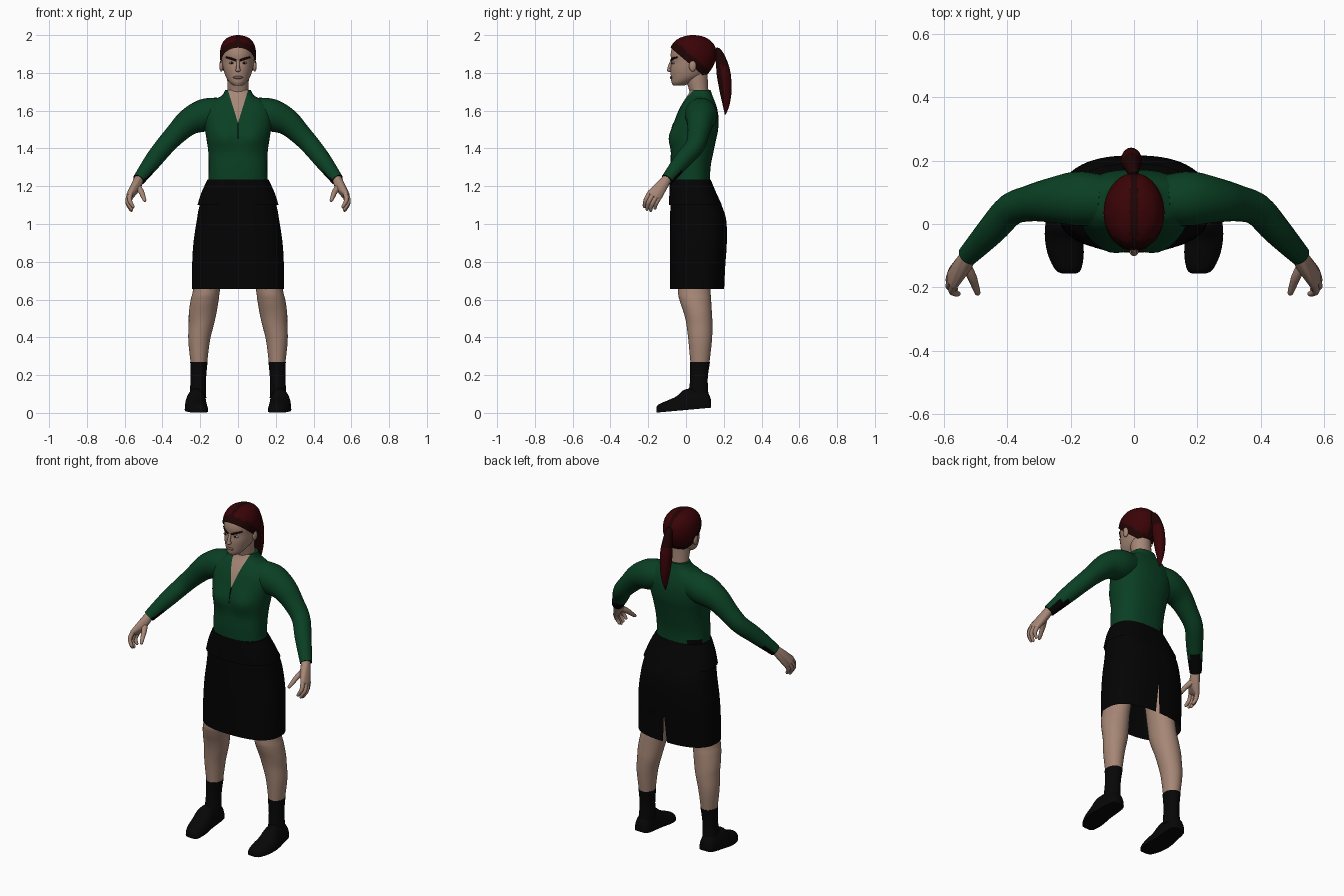
import bpy, bmesh, math
from mathutils import Vector, Matrix

if "Cube" in bpy.data.objects:
    bpy.data.objects.remove(bpy.data.objects["Cube"], do_unlink=True)


def material(name, r, g, b):
    m = bpy.data.materials.new(name)
    m.use_nodes = True
    m.diffuse_color = (r, g, b, 1)
    node = next(n for n in m.node_tree.nodes if n.type == "BSDF_PRINCIPLED")
    node.inputs["Base Color"].default_value = (r, g, b, 1)
    return m


skin = material("skin", .38, .24, .18)
green = material("green jersey", .003, .05, .017)
black = material("black cloth", .001, .001, .001)
leather = material("black leather", .002, .002, .002)
red_hair = material("red hair", .042, .001, .002)
dark_hair = material("dark hair", .014, .001, .001)
lip = material("lips", .2, .1, .08)
white = material("eye white", .45, .4, .35)


def finish(name, bm, mats, rule=None, mirror=False, angle=50):
    """Turn a bmesh into a shaded object, colouring faces by a rule."""
    bmesh.ops.recalc_face_normals(bm, faces=bm.faces)
    if rule:
        for f in bm.faces:
            f.material_index = int(rule(f.calc_center_median(), f.normal))
    mesh = bpy.data.meshes.new(name)
    bm.to_mesh(mesh)
    bm.free()
    for m in mats:
        mesh.materials.append(m)
    ob = bpy.data.objects.new(name, mesh)
    bpy.context.collection.objects.link(ob)
    bpy.ops.object.select_all(action="DESELECT")
    ob.select_set(True)
    bpy.context.view_layer.objects.active = ob
    bpy.ops.object.shade_smooth_by_angle(angle=math.radians(angle))
    if mirror:
        ob.modifiers.new("mirror", "MIRROR").use_mirror_merge = False


def smooth(rows, n):
    """Catmull-Rom interpolation of tuples."""
    out = []
    for i in range(len(rows) - 1):
        near = (rows[max(0, min(len(rows) - 1, i + k))] for k in (-1, 0, 1, 2))
        columns = list(zip(*near))
        for t in (s / n for s in range(n)):
            out.append(tuple(q + t / 2 * (r - p + t * (2 * p - 5 * q + 4 * r - e + t * (3 * (q - r) + e - p)))
                             for p, q, r, e in columns))
    return out + [rows[-1]]


def skin_rings(rings, caps):
    bm = bmesh.new()
    loops = [[bm.verts.new(p) for p in ring] for ring in rings]
    n = len(loops[0])
    for a, b in zip(loops, loops[1:]):
        for i in range(n):
            bm.faces.new((a[i], a[(i + 1) % n], b[(i + 1) % n], b[i]))
    for end in caps:
        bm.faces.new(loops[end])
    return bm


def loft(rows, axis="z", power=2, n=48, steps=4, caps=(0, -1)):
    """Rows of (position, centre x, half width, low, high) along z or y."""
    rings = []
    for t, cx, hw, lo, hi in smooth(rows, steps):
        ring = []
        for i in range(n):
            a = math.tau * i / n
            c, s = (math.copysign(abs(v) ** (2 / power), v) for v in (math.cos(a), math.sin(a)))
            x, w = cx + hw * c, (lo + hi) / 2 + (hi - lo) / 2 * s
            ring.append((x, w, t) if axis == "z" else (x, t, w))
        rings.append(ring)
    return skin_rings(rings, caps)


def tube(points, n=20, steps=5, flat=1):
    """Round tube through points of (x, y, z, radius)."""
    path = smooth(points, steps)
    rings = []
    for i, p in enumerate(path):
        ahead, behind = path[min(i + 1, len(path) - 1)], path[max(i - 1, 0)]
        t = (Vector(ahead[:3]) - Vector(behind[:3])).normalized()
        u = t.cross(Vector((0, 1, 0))).normalized()
        v = t.cross(u)
        rings.append([Vector(p[:3]) + p[3] * (u * math.cos(a) * flat + v * math.sin(a))
                      for a in (math.tau * k / n for k in range(n))])
    return skin_rings(rings, (0, -1))


def ball(name, centre, size, mat, mirror=False):
    bm = bmesh.new()
    m = Matrix.Translation(centre) @ Matrix.Diagonal((*size, 1))
    bmesh.ops.create_uvsphere(bm, u_segments=24, v_segments=14, radius=1, matrix=m)
    finish(name, bm, [mat], mirror=mirror)


def cut(bm, point, normal, keep_all=True):
    geom = bm.verts[:] + bm.edges[:] + bm.faces[:]
    bmesh.ops.bisect_plane(bm, geom=geom, plane_co=point, plane_no=normal, clear_inner=not keep_all)


def cut_wedge(bm, tip, slope):
    """Score a V along y and return the test for points inside it."""
    for side in (1, -1):
        cut(bm, (0, 0, tip), (side, 0, -slope))
    return lambda c: abs(c.x) < slope * (c.z - tip)


# Jersey with a soft bust, an open V neck and a dark tab at the back waist
torso = loft([(1.215, 0, .157, -.08, .127), (1.3, 0, .155, -.083, .13), (1.38, 0, .157, -.08, .145),
              (1.45, 0, .167, -.082, .16), (1.5, 0, .175, -.075, .17), (1.56, 0, .182, -.056, .172),
              (1.61, 0, .175, -.035, .165), (1.65, 0, .14, -.012, .152), (1.68, 0, .085, .008, .14),
              (1.71, 0, .068, .024, .13)], power=2.4)
for v in torso.verts:
    if v.co.y < 0:
        v.co.y -= .016 * math.exp(-((abs(v.co.x) - .08) ** 2 + (v.co.z - 1.455) ** 2) / .0035)
in_neck = cut_wedge(torso, 1.535, .31)
cut(torso, (0, 0, 1.262), (0, 0, 1))
finish("jersey", torso, [green, skin, black],
       lambda c, n: 1 if c.y < .05 and in_neck(c)
       else 2 * (c.z < 1.262 and c.y > .05 and -.152 < c.x < -.085))
finish("front_zip", tube([(0, -.084, 1.45, .003), (0, -.076, 1.5, .003), (0, -.065, 1.535, .003)], n=8), [black])

# Sleeves with black cuffs, darker underneath
arm = tube([(.1, .075, 1.59, .08), (.18, .08, 1.575, .086), (.26, .075, 1.54, .071), (.33, .065, 1.475, .057),
            (.39, .045, 1.41, .051), (.45, -.02, 1.335, .046), (.525, -.1, 1.235, .033)], n=28)
finish("sleeve", arm, [green, black],
       lambda c, n: c.z < 1.24 or (c.z < 1.28 and c.x > .4 and n.z < -.2), True)

# Hands: hulled palm, curled fingers and thumb
knuckles = [(.568, -.192, 1.165), (.577, -.176, 1.155), (.577, -.158, 1.145), (.57, -.142, 1.14)]
palm = bmesh.new()
for p, r in [((.523, -.1, 1.24), .026), ((.537, -.135, 1.195), .024)] + [(k, .014) for k in knuckles]:
    bmesh.ops.create_icosphere(palm, subdivisions=2, radius=r, matrix=Matrix.Translation(p))
hull = bmesh.ops.convex_hull(palm, input=palm.verts[:])
bmesh.ops.delete(palm, geom=list({g for g in hull["geom_interior"] + hull["geom_unused"]
                                  if isinstance(g, bmesh.types.BMVert)}), context="VERTS")
finish("palm", palm, [skin], mirror=True, angle=70)
for name, (x, y, z), length in zip(("index", "middle", "ring", "little"), knuckles, (.95, 1, .95, .75)):
    bend = [(0, 0, 0, .013), (.007, -.02, -.036, .012), (-.003, -.028, -.06, .01),
            (-.014, -.03, -.078, .008), (-.018, -.03, -.083, .003)]
    finish(name + "_finger", tube([(x + a * length, y + b * length, z + c * length, r)
                                   for a, b, c, r in bend], n=12, steps=3), [skin], mirror=True)
finish("thumb", tube([(.535, -.125, 1.2, .018), (.513, -.165, 1.172, .015), (.502, -.195, 1.145, .012),
                      (.494, -.218, 1.125, .009), (.492, -.223, 1.12, .003)], n=12, steps=3), [skin], mirror=True)

# Skirt with a narrow vent at the centre back
skirt = loft([(1.235, 0, .16, -.082, .129), (1.1, 0, .203, -.083, .188), (1.02, 0, .218, -.084, .213),
              (.9, 0, .236, -.085, .216), (.78, 0, .243, -.085, .208), (.655, 0, .244, -.085, .202)],
             power=2.5, n=64, caps=(0,))
in_vent = cut_wedge(skirt, .83, -.075)
vent = [f for f in skirt.faces for c in [f.calc_center_median()] if c.y > .1 and in_vent(c)]
bmesh.ops.delete(skirt, geom=vent, context="FACES")
finish("skirt", skirt, [black])
finish("hip_flap", loft([(1.232, 0, .163, -.085, .132), (1.17, 0, .192, -.088, .158), (1.1, 0, .215, -.09, .19)],
                        power=2.5, caps=()), [black])

# Legs, socks and shoes
finish("leg", loft([(.9, .125, .07, -.035, .13), (.66, .165, .071, -.042, .13), (.6, .176, .074, -.035, .133),
                    (.53, .187, .073, -.012, .137), (.47, .194, .067, .002, .14), (.38, .206, .057, .013, .137),
                    (.25, .207, .042, .025, .122)], n=32), [skin], mirror=True)
finish("sock", loft([(.27, .207, .046, .02, .127), (.18, .21, .041, .022, .115), (.08, .213, .045, .01, .12)],
                    n=32), [leather], mirror=True)
shoe = loft([(-.157, .205, .02, -.01, .028), (-.145, .208, .04, -.03, .045), (-.1, .215, .056, -.04, .065),
             (-.05, .221, .06, -.06, .088), (-.01, .223, .058, -.08, .122), (.04, .22, .054, -.08, .13),
             (.09, .217, .05, -.07, .125), (.12, .216, .042, -.04, .1), (.132, .216, .026, 0, .07)],
            axis="y", power=2.2, n=32)
cut(shoe, (0, -.15, .002), (0, -.09, 1), keep_all=False)
bmesh.ops.holes_fill(shoe, edges=[e for e in shoe.edges if e.is_boundary])
finish("shoe", shoe, [leather], mirror=True)

# Neck and head
finish("neck", loft([(1.55, 0, .05, .035, .12), (1.65, 0, .058, .03, .122), (1.71, 0, .056, .016, .118),
                     (1.77, 0, .057, 0, .115), (1.83, 0, .055, 0, .115)], n=32), [skin])
head_rows = [(1.733, 0, .024, -.068, -.01), (1.75, 0, .045, -.077, .03), (1.78, 0, .065, -.08, .09),
             (1.82, 0, .078, -.082, .125), (1.86, 0, .085, -.078, .146), (1.9, 0, .088, -.081, .153),
             (1.94, 0, .082, -.07, .145), (1.97, 0, .064, -.043, .118), (1.986, 0, .036, -.008, .084),
             (1.992, 0, .008, .025, .045)]
finish("head", loft(head_rows), [skin])

# Hair cap: swollen copy of the head cut on a slant, dark along parting and hairline
hair = loft(head_rows)
middle = Vector((0, .035, 1.88))
for v in hair.verts:
    v.co += (v.co - middle).normalized() * .008
edge, slant = Vector((0, -.08, 1.932)), Vector((0, .65, .76))
cut(hair, edge, slant, keep_all=False)
finish("hair_cap", hair, [red_hair, dark_hair],
       lambda c, n: abs(c.x) < .012 or (c - edge).dot(slant) < .04)
finish("ponytail", tube([(0, .135, 1.915, .014), (-.003, .165, 1.915, .02), (-.006, .187, 1.86, .03),
                         (-.008, .2, 1.79, .037), (-.009, .21, 1.7, .031), (-.009, .212, 1.63, .018),
                         (-.009, .208, 1.58, .003)], flat=.9), [red_hair, dark_hair],
       lambda c, n: c.z > 1.84 or n.y < -.3)

# Face details
ball("ear", (.088, .035, 1.837), (.011, .019, .03), skin, True)
ball("eye", (.034, -.066, 1.853), (.014, .011, .006), white, True)
ball("iris", (.033, -.072, 1.853), (.0065, .0065, .006), dark_hair, True)
ball("nose_tip", (0, -.087, 1.815), (.014, .014, .01), skin)
finish("nose_bridge", tube([(0, -.074, 1.865, .008), (0, -.084, 1.84, .009), (0, -.09, 1.817, .01)], n=12), [skin])
ball("mouth", (0, -.078, 1.776), (.026, .007, .008), lip)
finish("eyebrow", tube([(.01, -.079, 1.866, .005), (.035, -.071, 1.875, .006), (.063, -.046, 1.883, .004)],
                       n=10), [dark_hair], mirror=True)
